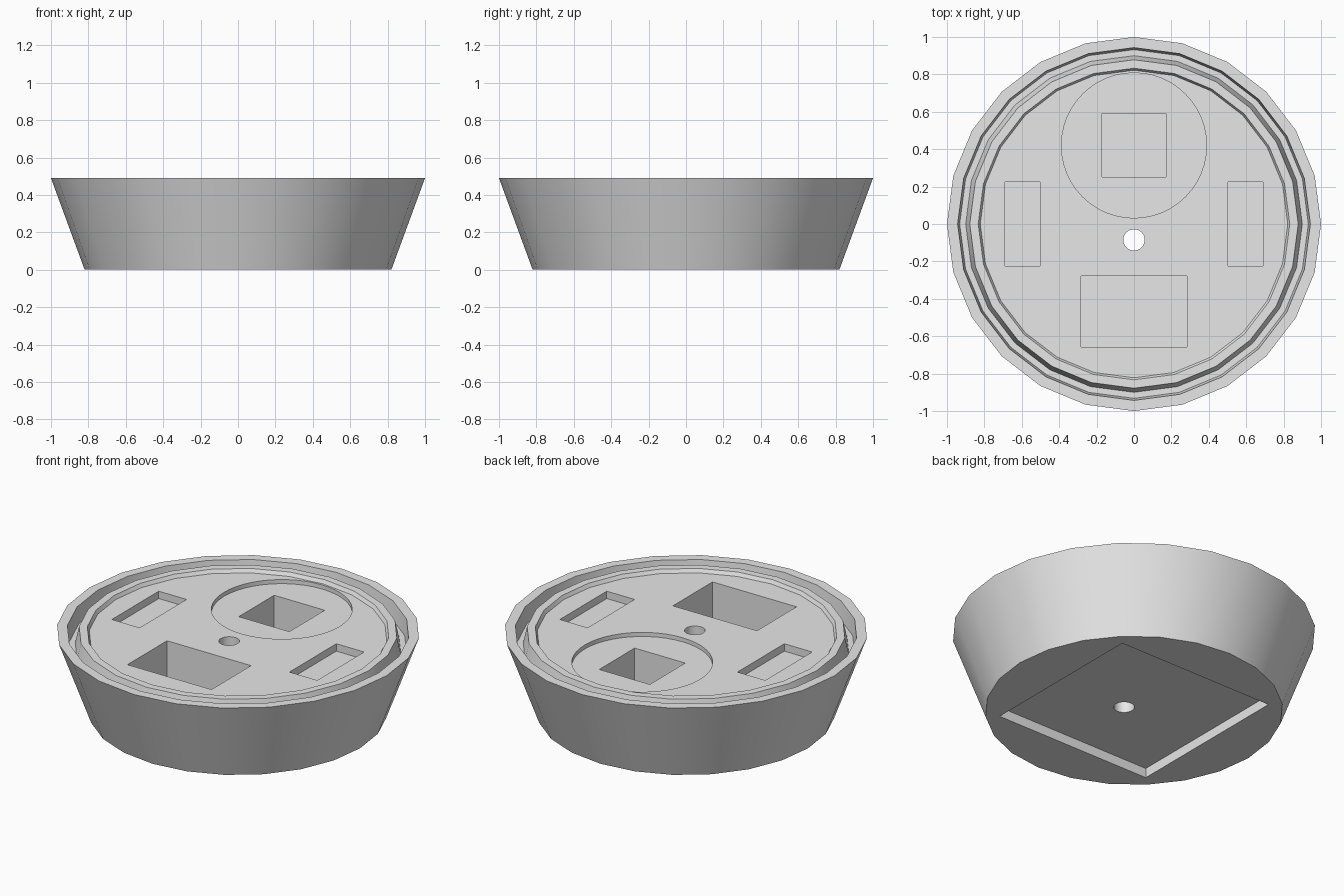
import bpy, bmesh, math
from mathutils import Matrix

old = bpy.data.objects.get("Cube")
if old:
    bpy.data.objects.remove(old, do_unlink=True)

grey = bpy.data.materials.new("light_grey")
grey.use_nodes = True
grey.diffuse_color = (0.8, 0.8, 0.8, 1)
grey.node_tree.nodes["Principled BSDF"].inputs["Base Color"].default_value = (0.8, 0.8, 0.8, 1)


def finish(bm, name):
    bmesh.ops.recalc_face_normals(bm, faces=bm.faces)
    mesh = bpy.data.meshes.new(name)
    bm.to_mesh(mesh)
    bm.free()
    mesh.materials.append(grey)
    obj = bpy.data.objects.new(name, mesh)
    bpy.context.collection.objects.link(obj)
    return obj


def lathe(name, profile, sides):
    bm = bmesh.new()
    rings = []
    for r, z in profile:
        rings.append([bm.verts.new((r * math.cos(i * math.tau / sides),
                                    r * math.sin(i * math.tau / sides), z))
                      for i in range(sides)])
    for a, b in zip(rings, rings[1:]):
        for i in range(sides):
            j = (i + 1) % sides
            bm.faces.new((a[i], a[j], b[j], b[i]))
    bm.faces.new(rings[0][::-1])
    bm.faces.new(rings[-1])
    return finish(bm, name)


def box(name, x, y, w, d, z0, z1):
    bm = bmesh.new()
    place = Matrix.Translation((x, y, (z0 + z1) / 2)) @ Matrix.Diagonal((w, d, z1 - z0, 1))
    bmesh.ops.create_cube(bm, size=1, matrix=place)
    return finish(bm, name)


def disc(name, x, y, r, z0, z1, sides):
    obj = lathe(name, [(r, z0), (r, z1)], sides)
    obj.data.transform(Matrix.Translation((x, y, 0)))
    return obj


# Tapered body: outer wall, rim, groove, raised lip, sunken deck
deck = 0.465
body = lathe("tapered_base", [(0.82, 0), (1, 0.49), (0.943, 0.49), (0.932, 0.39),
                              (0.9, 0.39), (0.878, 0.487), (0.833, 0.487), (0.822, deck)], 24)

# Pockets in the deck, underside recess and cable hole
top = 0.6
cutters = [
    disc("round_recess", 0, 0.42, 0.388, deck - 0.025, top, 48),
    box("square_pocket", 0, 0.42, 0.34, 0.34, 0.2, top),
    box("large_pocket", 0, -0.468, 0.565, 0.38, 0.2, top),
    box("underside_recess", 0, 0, 1.05, 1.05, -0.1, 0.058),
    disc("cable_hole", 0, -0.085, 0.057, -0.1, top, 32),
]
for side in (-1, 1):
    cutters.append(box("side_slot", side * 0.597, 0, 0.187, 0.45, deck - 0.045, top))

bpy.ops.object.select_all(action="DESELECT")
bpy.context.view_layer.objects.active = body
body.select_set(True)
for cutter in cutters:
    mod = body.modifiers.new(cutter.name, "BOOLEAN")
    mod.operation = "DIFFERENCE"
    mod.solver = "EXACT"
    mod.object = cutter
    bpy.ops.object.modifier_apply(modifier=mod.name)
    bpy.data.objects.remove(cutter, do_unlink=True)

# Smooth round walls, sharp rims
bpy.ops.object.shade_smooth_by_angle(angle=math.radians(30))
